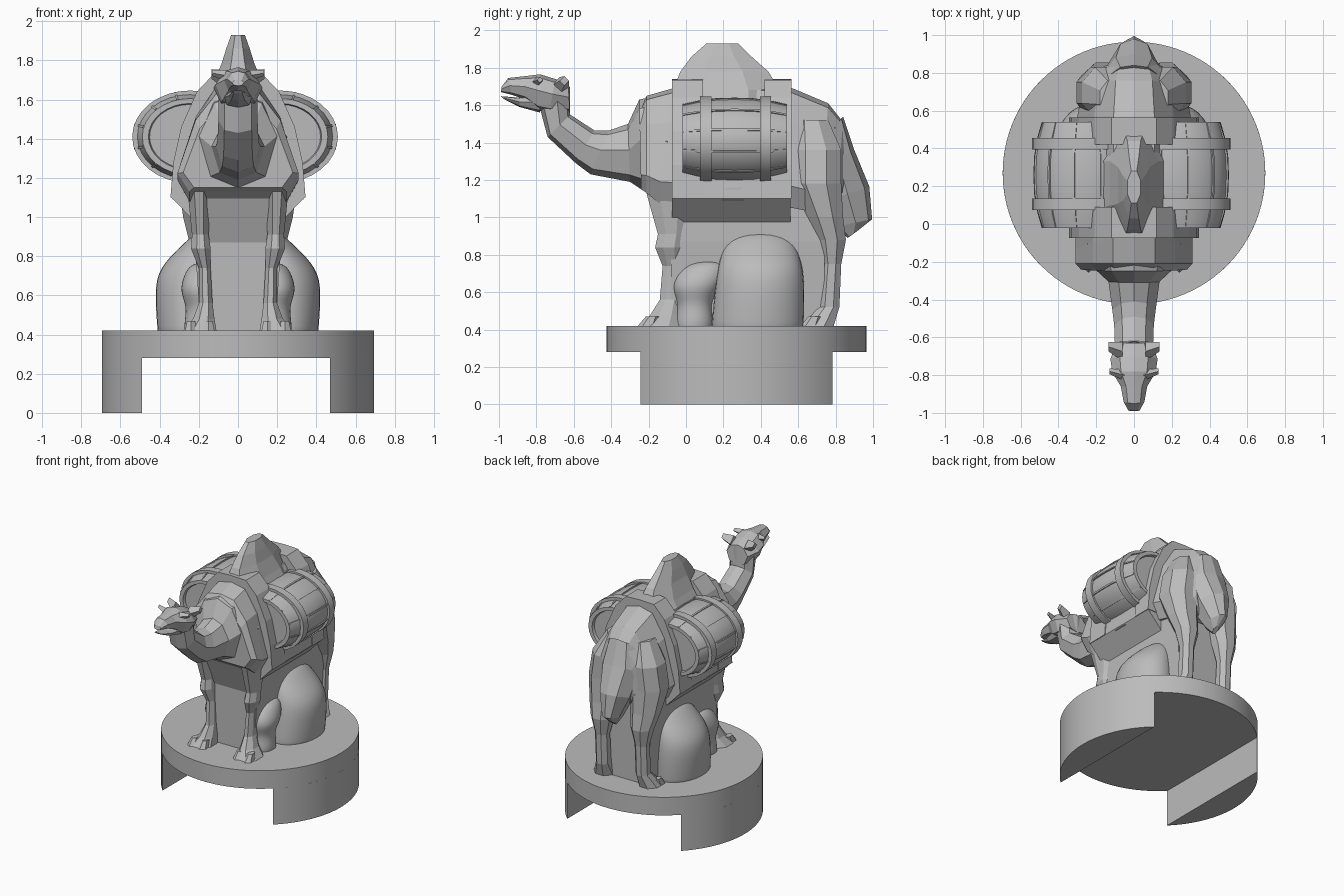
import bpy, bmesh, math
from mathutils import Vector

cube = bpy.data.objects.get("Cube")
if cube:
    bpy.data.objects.remove(cube, do_unlink=True)

stone = bpy.data.materials.new("plain grey")
stone.use_nodes = True
GREY = (0.5, 0.5, 0.5, 1)
stone.diffuse_color = GREY
stone.node_tree.nodes["Principled BSDF"].inputs["Base Color"].default_value = GREY


def add(name, bm):
    bmesh.ops.recalc_face_normals(bm, faces=bm.faces)
    mesh = bpy.data.meshes.new(name)
    bm.to_mesh(mesh)
    bm.free()
    mesh.materials.append(stone)
    ob = bpy.data.objects.new(name, mesh)
    bpy.context.collection.objects.link(ob)
    return ob


def smooth(ob, angle=35):
    bpy.ops.object.select_all(action='DESELECT')
    ob.select_set(True)
    bpy.context.view_layer.objects.active = ob
    bpy.ops.object.shade_smooth_by_angle(angle=math.radians(angle))


def skin(name, rings, closed=False):
    """Bridge rings of points; cap the ends unless the loop is closed."""
    bm = bmesh.new()
    rows = [[bm.verts.new(p) for p in ring] for ring in rings]
    n = len(rows[0])
    pairs = list(zip(rows, rows[1:])) + ([(rows[-1], rows[0])] if closed else [])
    for a, b in pairs:
        for i in range(n):
            j = (i + 1) % n
            bm.faces.new((a[i], a[j], b[j], b[i]))
    if not closed:
        bm.faces.new(rows[0])
        bm.faces.new(rows[-1])
    return add(name, bm)


def mirrored(half):
    return half + [(-x, t) for x, t in reversed(half) if x > 0]


ROUND = mirrored([(0, 1), (.6, .9), (1, .55), (.7, .12), (0, 0)])
TORSO = mirrored([(0, 1), (.36, .96), (.7, .7), (1, .18), (.8, 0), (0, 0)])


def spine(name, stations, shape=ROUND):
    """Loft along the body: each station is (upper y, z, lower y, z, half width)."""
    rings = []
    for uy, uz, ly, lz, w in stations:
        rings.append([(x * w, ly + (uy - ly) * t, lz + (uz - lz) * t) for x, t in shape])
    return skin(name, rings)


def column(name, levels, side=1, n=8):
    """Upright loft: each level is (z, y min, y max, x min, x max)."""
    k = 1 / math.cos(math.pi / n)
    rings = []
    for z, y0, y1, x0, x1 in levels:
        ring = []
        for i in range(n):
            a = (i + .5) * math.tau / n
            ring.append((side * ((x0 + x1) / 2 + k * math.cos(a) * (x1 - x0) / 2),
                         (y0 + y1) / 2 + k * math.sin(a) * (y1 - y0) / 2, z))
        rings.append(ring)
    return skin(name, rings)


def extrude_y(name, outline, y0, y1):
    return skin(name, [[(x, y, z) for x, z in outline] for y in (y0, y1)])


WIDE = 1.25  # barrels are oval, wider than tall


def lathe_y(name, profile, cx, cz, n=32, closed=False):
    """Oval turned shape around a y axis: profile of (y, radius)."""
    turn = [i * math.tau / n for i in range(n)]
    rings = [[(cx + WIDE * r * math.cos(a), y, cz + r * math.sin(a)) for a in turn]
             for y, r in profile]
    return skin(name, rings, closed)


# Round plinth with a wide slot through its underside
YC, R = .27, .695


def disc_slice(name, x0, x1, z0, z1, steps=48):
    a0, a1 = math.acos(max(-1, x0 / R)), math.acos(min(1, x1 / R))
    arc = [a0 + (a1 - a0) * i / steps for i in range(steps + 1)]
    edge = [(R * math.cos(a), YC - R * math.sin(a)) for a in arc]
    edge += [(x, 2 * YC - y) for x, y in reversed(edge) if abs(y - YC) > 1e-4]
    smooth(skin(name, [[(x, y, z) for x, y in edge] for z in (z0, z1)]))


disc_slice("plinth_top", -R, R, .28, .42)
disc_slice("plinth_foot_right", -R, -.49, 0, .28)
disc_slice("plinth_foot_left", .47, R, 0, .28)

# Torso, neck and head
spine("torso", [(-.25, 1.58, -.24, 1.15, .28), (-.21, 1.65, -.21, 1.13, .31),
                (-.07, 1.69, -.15, 1.08, .31),
                (.25, 1.72, .25, 1.05, .30), (.57, 1.69, .57, 1.05, .30),
                (.76, 1.61, .72, 1.02, .27), (.84, 1.51, .80, 1.05, .21),
                (.88, 1.40, .83, 1.1, .14)], TORSO)
spine("neck", [(-.62, 1.70, -.78, 1.58, .10), (-.62, 1.55, -.74, 1.43, .10),
               (-.49, 1.465, -.59, 1.29, .105), (-.41, 1.465, -.51, 1.23, .115),
               (-.31, 1.5, -.30, 1.19, .135), (-.25, 1.63, -.24, 1.15, .20),
               (-.1, 1.66, -.1, 1.1, .25)])
spine("head", [(-.985, 1.70, -.99, 1.67, .03), (-.95, 1.745, -.93, 1.655, .055),
               (-.86, 1.755, -.86, 1.63, .07), (-.78, 1.765, -.79, 1.57, .115),
               (-.70, 1.74, -.73, 1.56, .125), (-.63, 1.71, -.62, 1.56, .09)])
spine("lower_jaw", [(-.99, 1.648, -.97, 1.63, .03), (-.89, 1.64, -.89, 1.59, .05),
                    (-.78, 1.66, -.78, 1.56, .08)])
for side, word in ((1, "left"), (-1, "right")):
    for name, base, tip, r in (("ear_", (.06, -.675, 1.70), (.135, -.65, 1.73), .05),
                               ("brow_", (.05, -.80, 1.72), (.13, -.78, 1.735), .03)):
        b, t = Vector(base), Vector(tip)
        ring = [b + Vector((0, r * math.cos(a), r * math.sin(a)))
                for a in (0, math.pi / 2, math.pi, -math.pi / 2)]
        end = [t + (p - b) * .5 for p in ring]
        skin(name + word, [[(side * p.x, p.y, p.z) for p in q] for q in (ring, end)])

# Hump and tail
column("hump", [(1.45, -.14, .54, -.26, .26), (1.68, -.07, .50, -.13, .13),
                (1.78, -.03, .44, -.085, .085), (1.86, .03, .35, -.06, .06),
                (1.93, .11, .28, -.035, .035)])
spine("tail", [(.84, 1.54, .74, 1.42, .12), (.90, 1.36, .70, 1.26, .16),
               (.98, 1.165, .72, 1.08, .12), (.995, .99, .80, .95, .06),
               (.92, .93, .865, .89, .02)])

# Solid web between the legs
column("leg_web", [(.40, -.08, .74, -.19, .19), (.87, -.08, .74, -.22, .22),
                   (1.15, -.19, .74, -.22, .22), (1.3, -.19, .74, -.22, .22)], n=4)

for side, word in ((1, "left"), (-1, "right")):
    # Legs with splayed feet
    column("front_leg_" + word,
           [(1.36, -.20, .06, .10, .24), (1.16, -.22, .04, .14, .26),
            (.91, -.15, -.01, .15, .235), (.84, -.165, -.02, .14, .24),
            (.74, -.125, -.03, .14, .20), (.56, -.14, -.03, .13, .20),
            (.48, -.19, -.03, .12, .23), (.42, -.24, -.03, .11, .28)], side)
    column("hind_leg_" + word,
           [(1.52, .58, .76, .04, .18), (1.36, .56, .83, .04, .275),
            (1.18, .56, .83, .05, .305), (1.0, .65, .84, .07, .28),
            (.88, .70, .855, .09, .25), (.75, .73, .83, .12, .22),
            (.52, .71, .82, .12, .22), (.42, .62, .79, .11, .27)], side)
    for i in range(2):
        x = .15 + .09 * i
        for y in (-.25, .62):
            column("toe_" + word, [(.42, y, y + .09, x - .03, x + .03),
                                   (.47, y + .04, y + .1, x - .02, x + .02)], side, 6)

    # Boulders resting against the web
    for name, levels in (
        ("boulder_", [(.36, .13, .63, .05, .41), (.42, .13, .635, .05, .415),
                      (.62, .15, .64, .05, .43), (.74, .165, .63, .05, .41),
                      (.86, .20, .59, .05, .285), (.93, .25, .54, .04, .21)]),
        ("small_stone_", [(.36, -.06, .14, .1, .27), (.45, -.06, .15, .1, .28),
                          (.54, -.04, .13, .1, .26), (.62, -.08, .18, .1, .30),
                          (.70, -.05, .22, .1, .28), (.77, .03, .21, .12, .24)])):
        rock = column(name + word, levels, side)
        rock.modifiers.new("rounding", 'SUBSURF').levels = 2
        rock.modifiers["rounding"].render_levels = 2
        smooth(rock, 60)

    # Barrel with bulging staves, recessed heads and two hoops
    cx, cz = side * .23 - .015, 1.41
    smooth(lathe_y("barrel_" + word,
                   [(.0, .165), (-.02, .17), (-.02, .195), (.06, .213), (.16, .227), (.26, .23),
                    (.36, .227), (.46, .213), (.54, .195), (.54, .17), (.52, .165)], cx, cz))
    for y in (.075, .395):
        smooth(lathe_y("hoop_" + word, [(y, .20), (y, .236), (y + .06, .236), (y + .06, .20)],
                       cx, cz, closed=True))
    for i in range(12):
        a = (i + .5) * math.tau / 12
        u = Vector((WIDE * math.cos(a), 0, math.sin(a)))
        v = Vector((-math.sin(a), 0, math.cos(a)))
        rings = []
        for y, r in ((-.015, .196), (.06, .215), (.16, .23), (.26, .233),
                     (.36, .23), (.46, .215), (.535, .196)):
            p = Vector((cx, y, cz))
            rings.append([p + u * (r + d) + v * w for d, w in
                          ((-.01, -.006), (.003, -.006), (.003, .006), (-.01, .006))])
        skin("stave_seam_" + word, rings)

    # Cradle under the barrel
    column("cradle_" + word, [(1.09, .13, .37, .24, .335), (1.16, .15, .35, .24, .335),
                              (1.2, .19, .31, .25, .33)], side)

# Saddle cloth with sloping underside, and the two straps over the back
cloth = mirrored([(0, 1.60), (.14, 1.60), (.28, 1.42), (.325, 1.25), (.34, 1.1),
                  (.215, .97), (0, .97)])
extrude_y("saddle_cloth", cloth, -.075, .56)
strap = mirrored([(0, 1.74), (.12, 1.735), (.21, 1.64), (.29, 1.46), (.33, 1.28),
                  (.345, 1.1), (0, 1.1)])
for word, y0, y1 in (("front", -.075, .09), ("rear", .42, .565)):
    extrude_y("strap_" + word, strap, y0, y1)
